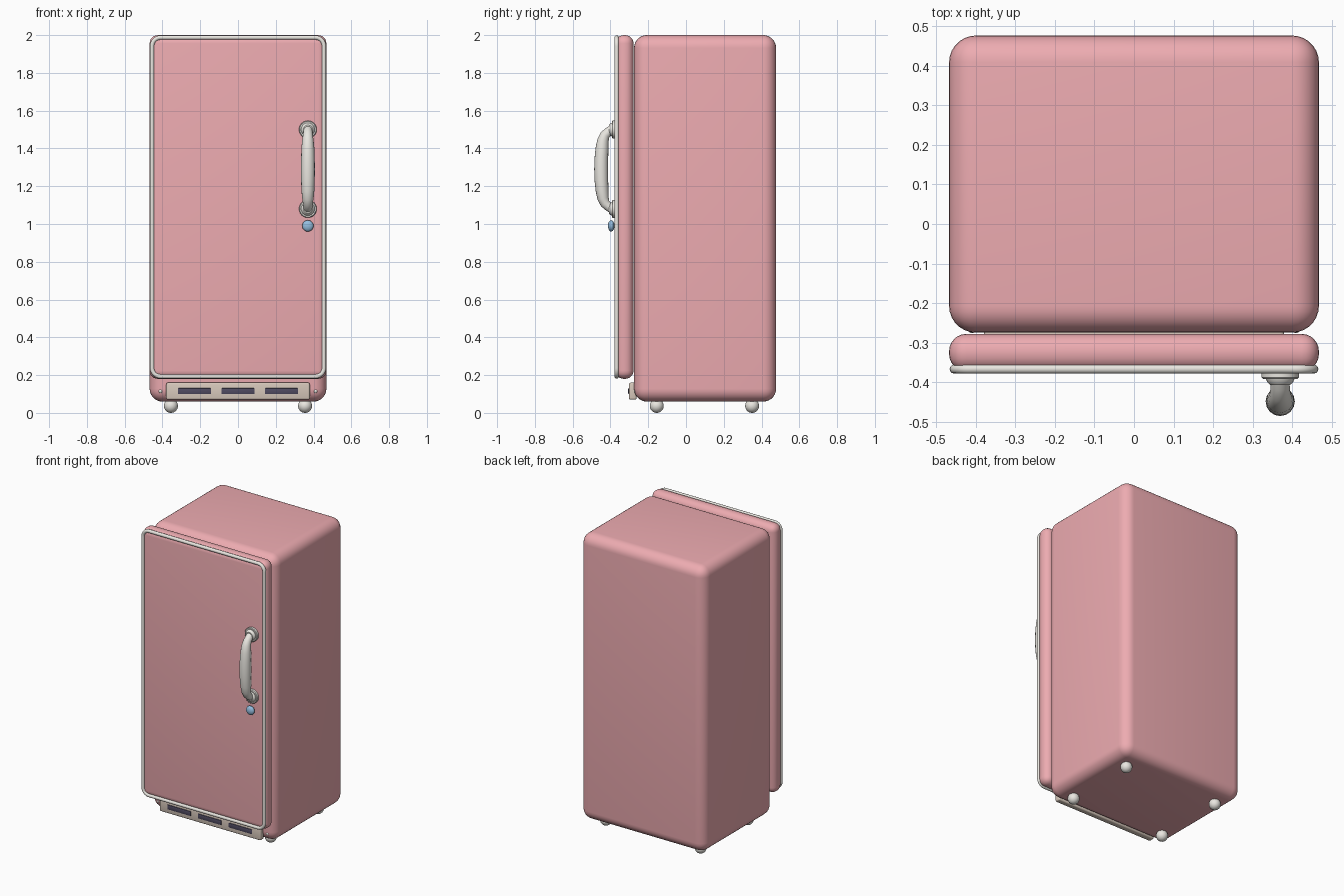
import bpy, bmesh, math
from mathutils import Vector

if "Cube" in bpy.data.objects:
    bpy.data.objects.remove(bpy.data.objects["Cube"])


def material(name, rgb):
    m = bpy.data.materials.new(name)
    m.diffuse_color = (*rgb, 1)
    m.use_nodes = True
    m.node_tree.nodes["Principled BSDF"].inputs["Base Color"].default_value = m.diffuse_color
    return m


PINK = material("pink_enamel", (0.85, 0.41, 0.44))
CREAM = material("cream_metal", (0.82, 0.80, 0.75))
BEIGE = material("beige_panel", (0.68, 0.58, 0.50))
DARK = material("dark_vent", (0.08, 0.07, 0.12))
BLUE = material("blue_button", (0.30, 0.52, 0.75))


def finish(name, bm, mat, angle=40):
    bmesh.ops.recalc_face_normals(bm, faces=bm.faces)
    me = bpy.data.meshes.new(name)
    bm.to_mesh(me)
    bm.free()
    ob = bpy.data.objects.new(name, me)
    bpy.context.collection.objects.link(ob)
    me.materials.append(mat)
    bpy.ops.object.select_all(action='DESELECT')
    ob.select_set(True)
    bpy.context.view_layer.objects.active = ob
    bpy.ops.object.shade_smooth_by_angle(angle=math.radians(angle))
    return ob


def rounded_box(name, lo, hi, radius, segments, mat):
    lo, hi = Vector(lo), Vector(hi)
    bm = bmesh.new()
    bmesh.ops.create_cube(bm, size=1)
    bmesh.ops.scale(bm, vec=hi - lo, verts=bm.verts)
    bmesh.ops.translate(bm, vec=(lo + hi) / 2, verts=bm.verts)
    bmesh.ops.bevel(bm, geom=bm.edges[:], offset=radius, segments=segments,
                    profile=0.5, affect='EDGES')
    return finish(name, bm, mat)


def ball(name, centre, size, mat):
    bm = bmesh.new()
    bmesh.ops.create_uvsphere(bm, u_segments=24, v_segments=14, radius=1)
    bmesh.ops.scale(bm, vec=size, verts=bm.verts)
    bmesh.ops.translate(bm, vec=centre, verts=bm.verts)
    return finish(name, bm, mat)


def skin_rings(name, rings, mat, closed=False):
    """Bridge equal-sized rings of points into a tube."""
    bm = bmesh.new()
    vs = [[bm.verts.new(p) for p in ring] for ring in rings]
    n = len(vs[0])
    pairs = list(zip(vs, vs[1:])) + ([(vs[-1], vs[0])] if closed else [])
    for a, b in pairs:
        for i in range(n):
            j = (i + 1) % n
            bm.faces.new((a[i], a[j], b[j], b[i]))
    if not closed:
        bm.faces.new(vs[0])
        bm.faces.new(vs[-1])
    return finish(name, bm, mat)


def sweep(name, path, radii, mat, closed=False, sides=16):
    """Round tube along a path lying in a plane of constant x or constant y."""
    n, rings = len(path), []
    flat_x = all(abs(p.x - path[0].x) < 1e-6 for p in path)
    up = Vector((1, 0, 0)) if flat_x else Vector((0, 1, 0))
    for i, p in enumerate(path):
        a = path[i - 1] if (i or closed) else p
        b = path[(i + 1) % n] if (i < n - 1 or closed) else p
        side = (b - a).normalized().cross(up)
        ts = [2 * math.pi * k / sides for k in range(sides)]
        rings.append([p + radii[i] * (up * math.cos(t) + side * math.sin(t)) for t in ts])
    return skin_rings(name, rings, mat, closed)


# Cabinet and door
rounded_box("cabinet", (-0.468, -0.275, 0.06), (0.468, 0.477, 2.0), 0.068, 7, PINK)
rounded_box("door", (-0.468, -0.373, 0.18), (0.468, -0.278, 2.0), 0.044, 6, PINK)

# Trim running round the door front
trim, R = [], 0.045
for cx, cz, start in ((1, 1, 0), (-1, 1, 90), (-1, -1, 180), (1, -1, 270)):
    for k in range(9):
        t = math.radians(start + k * 90 / 8)
        trim.append(Vector((cx * (0.455 - R) + R * math.cos(t), -0.367,
                            1.09 + cz * (0.897 - R) + R * math.sin(t))))
sweep("door_trim", trim, [0.0115] * len(trim), CREAM, closed=True, sides=12)

# Handle with a thick grip, and its two flared mounts
HX, HZ = 0.37, 1.29
half = [(-0.385, 0.212, 0.025), (-0.408, 0.200, 0.024), (-0.428, 0.182, 0.026),
        (-0.439, 0.155, 0.030), (-0.444, 0.115, 0.034), (-0.448, 0.06, 0.036)]
pts = half + [(-0.449, 0.0, 0.037)] + [(y, -z, r) for y, z, r in reversed(half)]
sweep("handle", [Vector((HX, y, HZ + z)) for y, z, r in pts], [p[2] for p in pts], CREAM)
mount = [(-0.365, 0.047), (-0.388, 0.047), (-0.392, 0.043), (-0.392, 0.036),
         (-0.400, 0.033), (-0.408, 0.024)]
for label, s in (("upper", 1), ("lower", -1)):
    rings = [[(HX + r * math.cos(k * math.pi / 12), y, HZ + s * 0.21 + r * math.sin(k * math.pi / 12))
              for k in range(24)] for y, r in mount]
    skin_rings(label + "_handle_mount", rings, CREAM)

# Lock button under the handle
ball("lock_button", (HX, -0.396, 0.99), (0.030, 0.017, 0.030), BLUE)
rounded_box("lock_stem", (HX - 0.012, -0.393, 0.978), (HX + 0.012, -0.365, 1.002), 0.003, 2, CREAM)

# Kick panel with three vents, and a screw at each end
rounded_box("kick_panel", (-0.38, -0.302, 0.070), (0.38, -0.262, 0.160), 0.009, 3, BEIGE)
for i, x in enumerate((-0.23, 0, 0.23)):
    rounded_box(f"vent_{i + 1}", (x - 0.088, -0.306, 0.099), (x + 0.088, -0.295, 0.131), 0.004, 2, DARK)
for label, s in (("left", -1), ("right", 1)):
    ball(label + "_screw", (s * 0.41, -0.268, 0.115), (0.010, 0.008, 0.010), CREAM)

# Ball feet
for fb, y in (("front", -0.155), ("back", 0.35)):
    for lr, x in (("left", -0.355), ("right", 0.355)):
        ball(f"{fb}_{lr}_foot", (x, y, 0.037), (0.037, 0.037, 0.037), CREAM)
